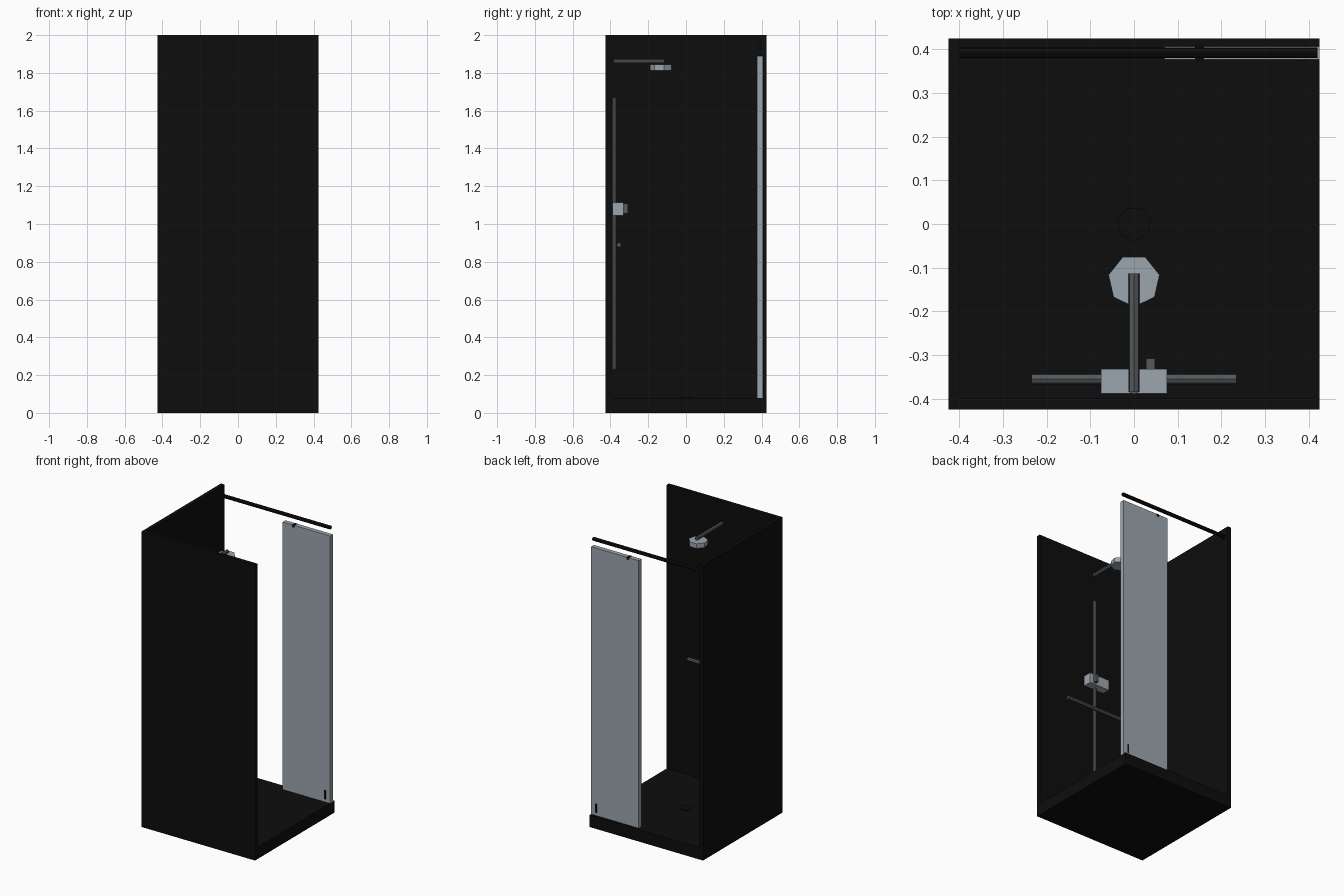
import bpy, math
from mathutils import Vector

if "Cube" in bpy.data.objects:
    bpy.data.objects.remove(bpy.data.objects["Cube"])


def material(name, rgb):
    m = bpy.data.materials.new(name)
    m.diffuse_color = (*rgb, 1)
    m.use_nodes = True
    m.node_tree.nodes["Principled BSDF"].inputs["Base Color"].default_value = m.diffuse_color
    return m


BLACK = material("matte_black", (0.004, 0.004, 0.004))
METAL = material("dark_metal", (0.09, 0.10, 0.105))
GLASS = material("pale_grey", (0.33, 0.38, 0.43))


def box(name, lo, hi, mat):
    """Box between two opposite corners."""
    bpy.ops.mesh.primitive_cube_add(size=1, location=[(a + b) / 2 for a, b in zip(lo, hi)])
    ob = bpy.context.object
    ob.name = name
    ob.scale = [b - a for a, b in zip(lo, hi)]
    bpy.ops.object.transform_apply(location=False, rotation=False, scale=True)
    ob.data.materials.append(mat)
    return ob


def rod(name, start, end, radius, mat, sides=7, bevel=0):
    """Low-poly cylinder from start to end."""
    a, b = Vector(start), Vector(end)
    bpy.ops.mesh.primitive_cylinder_add(vertices=sides, radius=radius, depth=(b - a).length,
                                        location=(a + b) / 2)
    ob = bpy.context.object
    ob.name = name
    ob.rotation_euler = (b - a).to_track_quat('Z', 'Y').to_euler()
    ob.data.materials.append(mat)
    return ob


# Tray, drain and the two walls
box("shower_tray", (-.425, -.425, 0), (.425, .425, .08), BLACK)
rod("drain", (0, 0, .075), (0, 0, .085), .04, BLACK)
box("front_wall", (-.425, -.425, 0), (.425, -.40, 2), BLACK)
box("left_wall", (-.425, -.425, 0), (-.40, .425, 2), BLACK)

# Glass panel with its rail and small fittings
box("glass_panel", (.07, .377, .08), (.425, .407, 1.89), GLASS)
rod("top_rail", (-.40, .392, 1.94), (.42, .392, 1.94), .0125, BLACK)
box("bottom_clamp", (.382, .375, .10), (.394, .409, .16), BLACK)
box("top_clamp", (.14, .375, 1.875), (.16, .409, 1.891), BLACK)

# Riser, overhead arm and shower head
rod("riser_pipe", (0, -.378, .23), (0, -.378, 1.67), .0125, METAL)
rod("shower_arm", (0, -.385, 1.86), (0, -.113, 1.86), .0125, METAL)
rod("shower_head", (0, -.13, 1.813), (0, -.13, 1.845), .06, GLASS)

# Mixer valve with lever, and grab bar
box("mixer_body", (-.076, -.388, 1.045), (.076, -.332, 1.115), GLASS)
box("mixer_lever", (.028, -.332, 1.055), (.048, -.308, 1.108), METAL)
rod("grab_bar", (-.235, -.355, .89), (.235, -.355, .89), .0125, METAL)
